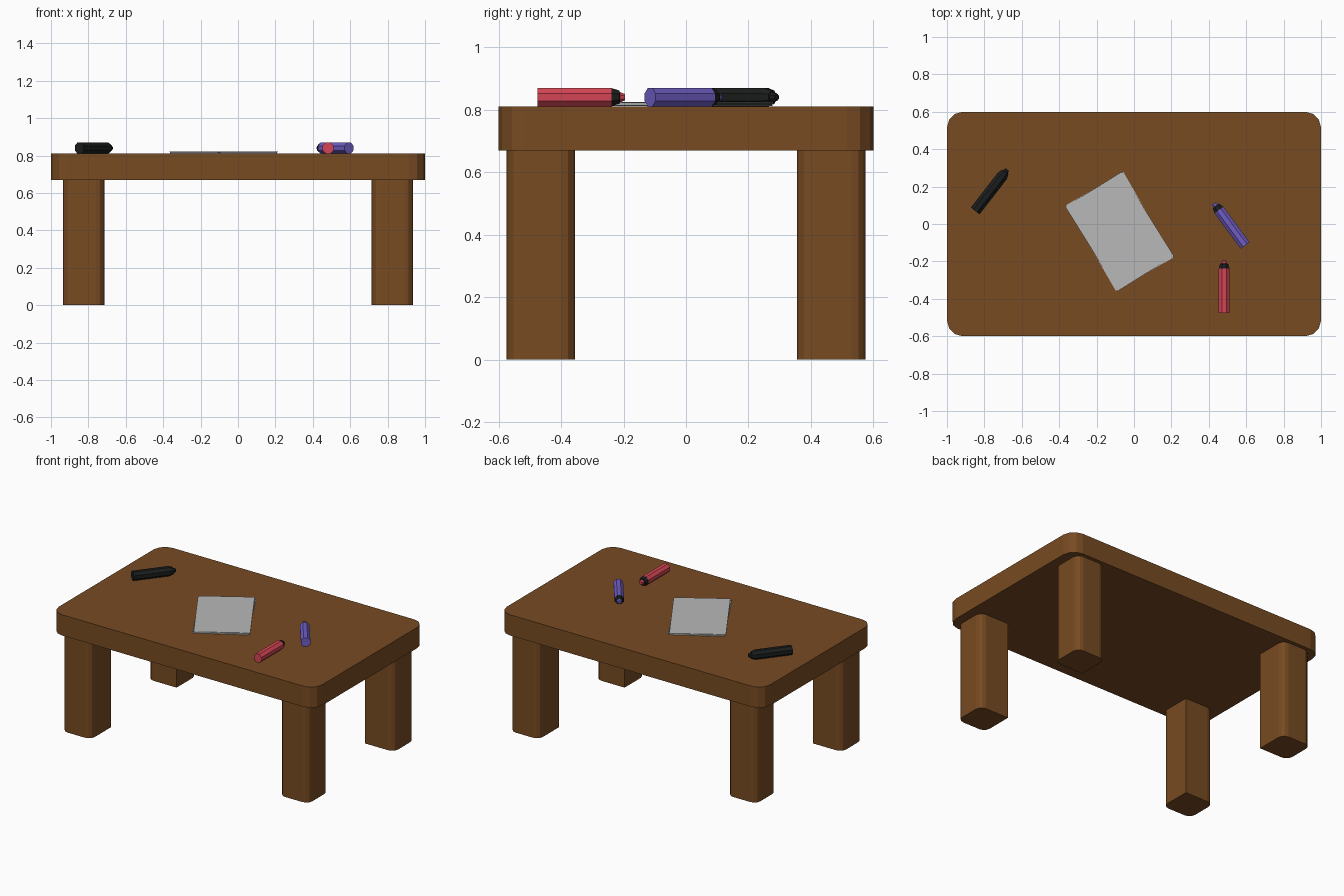
import bpy
import bmesh
from math import cos, sin, pi, radians, atan2
from mathutils import Matrix

cube = bpy.data.objects.get("Cube")
if cube:
    bpy.data.objects.remove(cube, do_unlink=True)


def material(name, rgb):
    m = bpy.data.materials.new(name)
    m.use_nodes = True
    m.diffuse_color = (*rgb, 1)
    bsdf = next(n for n in m.node_tree.nodes if n.type == 'BSDF_PRINCIPLED')
    bsdf.inputs["Base Color"].default_value = (*rgb, 1)
    return m


wood = material("brown wood", (0.185, 0.07, 0.016))
paper = material("grey paper", (0.48, 0.48, 0.48))
black = material("black", (0.011, 0.012, 0.012))
red = material("red", (0.66, 0.06, 0.09))
violet = material("violet", (0.16, 0.11, 0.55))


def finish(name, bm, mats):
    bmesh.ops.recalc_face_normals(bm, faces=bm.faces)
    mesh = bpy.data.meshes.new(name)
    bm.to_mesh(mesh)
    bm.free()
    for m in mats:
        mesh.materials.append(m)
    obj = bpy.data.objects.new(name, mesh)
    bpy.context.collection.objects.link(obj)
    return obj


def block(name, center, size, mat, radius=0, turn=0, keep_sharp=None):
    """Box with rounded upright edges; keep_sharp is the (x, y) sign of a square corner."""
    bm = bmesh.new()
    bmesh.ops.create_cube(bm, size=1)
    bmesh.ops.scale(bm, vec=size, verts=bm.verts)
    if radius:
        edges = []
        for e in bm.edges:
            a, b = (v.co for v in e.verts)
            if abs(a.z - b.z) > 0.01:
                corner = (1 if a.x > 0 else -1, 1 if a.y > 0 else -1)
                if corner != keep_sharp:
                    edges.append(e)
        bmesh.ops.bevel(bm, geom=edges, offset=radius, segments=3,
                        profile=0.5, affect='EDGES')
    bm.transform(Matrix.Translation(center) @ Matrix.Rotation(turn, 4, 'Z'))
    return finish(name, bm, [mat])


# Table top and legs, with the inward leg corners left square
block("table_top", (0, 0, 0.74), (2, 1.2, 0.142), wood, radius=0.085)
for sx, side in ((1, "left"), (-1, "right")):
    for sy, end in ((-1, "front"), (1, "back")):
        block(f"{end}_{side}_leg", (sx * 0.825, sy * 0.465, 0.335),
              (0.22, 0.22, 0.67), wood, radius=0.045, keep_sharp=(-sx, -sy))

# Small pile of paper sheets, slightly fanned
for i in range(3):
    block(f"paper_sheet_{i + 1}", (-0.077, -0.04, 0.8135 + i * 0.0045),
          (0.53, 0.353, 0.003), paper, turn=radians(-60 + i))


def marker(name, tail, tip, color, rings):
    """Eight-sided pen lying flat; rings are (distance, radius, material of next band)."""
    bm = bmesh.new()
    loops = []
    for x, r, _ in rings:
        angles = [pi / 8 + k * pi / 4 for k in range(8)]
        loops.append([bm.verts.new((x, r * cos(a), r * sin(a))) for a in angles])
    for i in range(len(rings) - 1):
        for k in range(8):
            n = (k + 1) % 8
            f = bm.faces.new((loops[i][k], loops[i][n],
                              loops[i + 1][n], loops[i + 1][k]))
            f.material_index = rings[i][2]
    bm.faces.new(loops[0])
    bm.faces.new(loops[-1]).material_index = rings[-1][2]
    heading = atan2(tip[1] - tail[1], tip[0] - tail[0])
    bm.transform(Matrix.Translation((*tail, 0.84)) @ Matrix.Rotation(heading, 4, 'Z'))
    return finish(name, bm, [color, black])


# Pens with a dark collar and a coloured nib
pen = [(0, 0.032, 0), (0.236, 0.032, 1), (0.262, 0.023, 1),
       (0.263, 0.018, 0), (0.28, 0.011, 0)]
marker("red_marker", (0.482, -0.475), (0.482, -0.195), red, pen)
marker("violet_marker", (0.594, -0.115), (0.431, 0.106), violet, pen)
marker("black_marker", (-0.849, 0.07), (-0.677, 0.292), black, pen)
